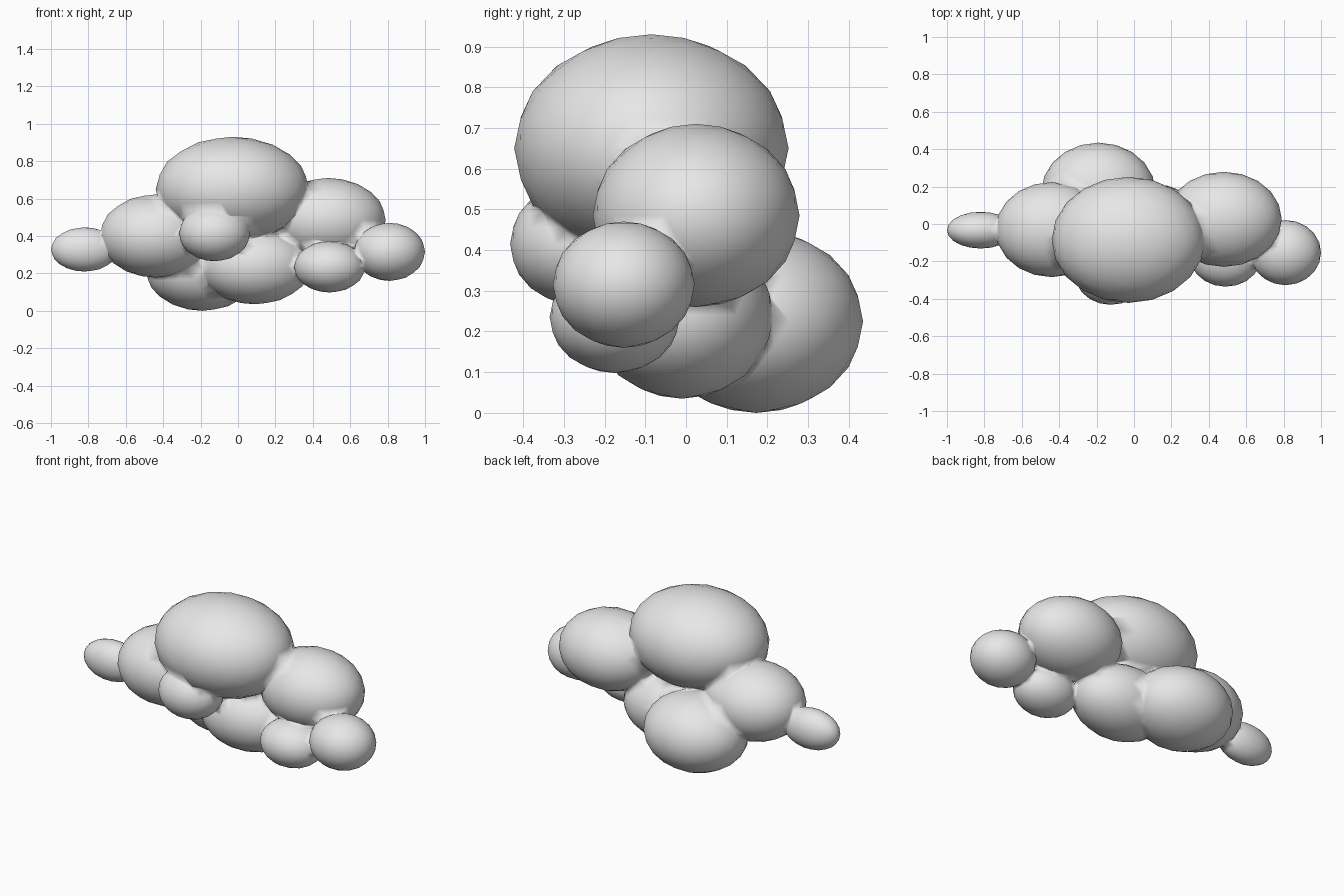
import bpy

cube = bpy.data.objects.get("Cube")
if cube:
    bpy.data.objects.remove(cube, do_unlink=True)

# One plain grey for the whole cloud
grey = bpy.data.materials.new("cloud_grey")
grey.use_nodes = True
grey.diffuse_color = (0.8, 0.8, 0.8, 1)
grey.node_tree.nodes["Principled BSDF"].inputs["Base Color"].default_value = grey.diffuse_color


def puff(name, centre, radii):
    """Faceted ball stretched to an ellipsoid puff."""
    bpy.ops.mesh.primitive_ico_sphere_add(subdivisions=3, radius=1, location=centre)
    ob = bpy.context.object
    ob.name = name
    ob.scale = radii
    bpy.ops.object.transform_apply(location=True, rotation=False, scale=True)
    ob.data.materials.append(grey)
    return ob


# Puffs: name, centre, radii
cloud = puff("cloud", (-0.03, -0.085, 0.65), (0.41, 0.337, 0.28))
puffs = [
    puff("left_puff", (0.48, 0.025, 0.485), (0.31, 0.254, 0.225)),
    puff("left_tip", (0.81, -0.153, 0.315), (0.19, 0.174, 0.155)),
    puff("lower_left_puff", (0.49, -0.175, 0.235), (0.19, 0.16, 0.137)),
    puff("bottom_puff", (0.09, -0.01, 0.24), (0.3, 0.225, 0.205)),
    puff("back_puff", (-0.19, 0.173, 0.225), (0.305, 0.262, 0.225)),
    puff("right_puff", (-0.44, -0.03, 0.4), (0.3, 0.254, 0.222)),
    puff("right_tip", (-0.82, -0.033, 0.328), (0.18, 0.098, 0.118)),
    puff("front_puff", (-0.125, -0.27, 0.415), (0.19, 0.162, 0.15)),
]

# Merge the puffs into one skin
bpy.ops.object.select_all(action="DESELECT")
cloud.select_set(True)
bpy.context.view_layer.objects.active = cloud
for p in puffs:
    mod = cloud.modifiers.new("merge", "BOOLEAN")
    mod.operation = "UNION"
    mod.solver = "EXACT"
    mod.object = p
    bpy.ops.object.modifier_apply(modifier=mod.name)
    bpy.data.objects.remove(p, do_unlink=True)

# Soft shading across the seams
bpy.ops.object.shade_smooth()
